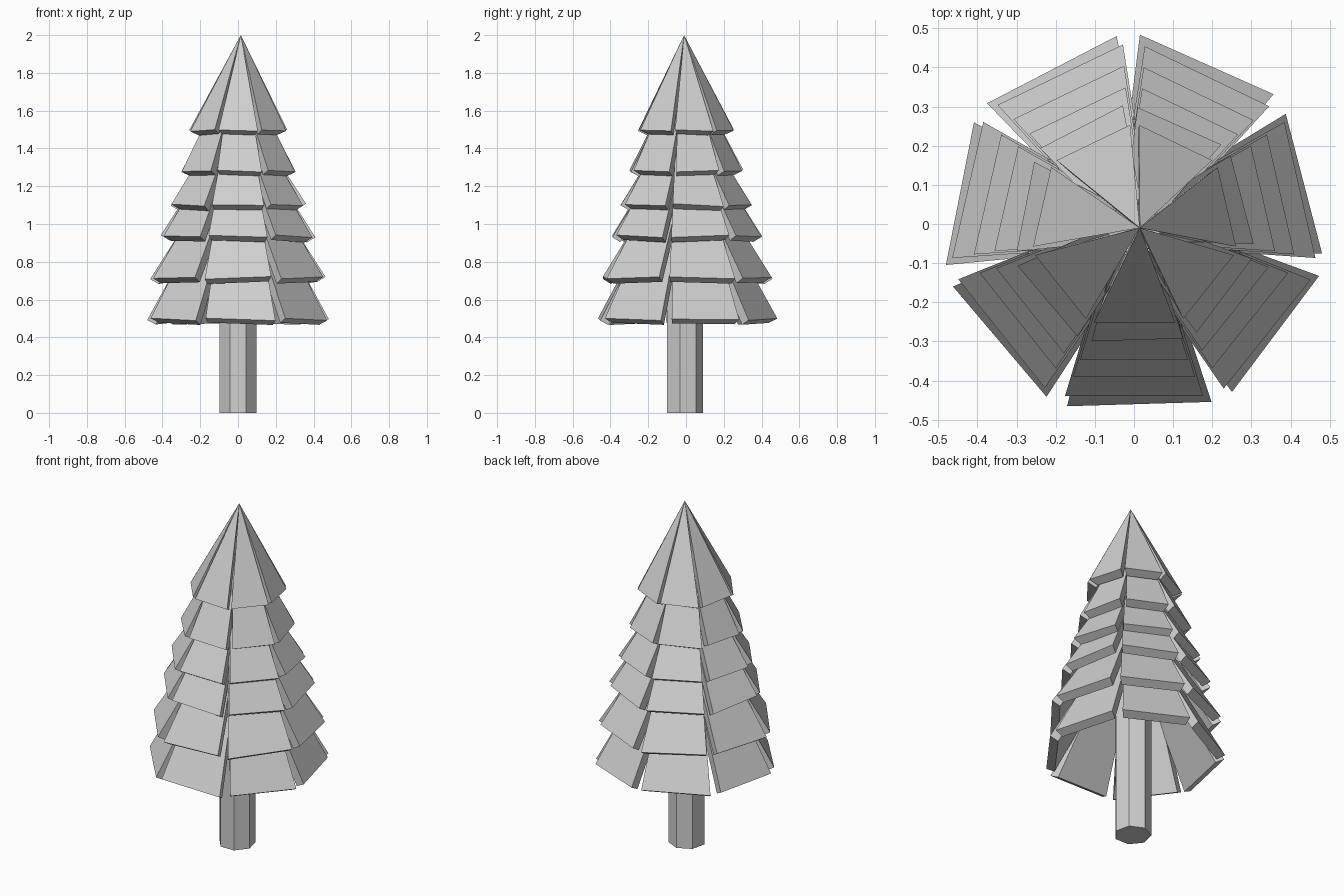
import bpy, bmesh, math, random
from mathutils import Vector

if "Cube" in bpy.data.objects:
    bpy.data.objects.remove(bpy.data.objects["Cube"], do_unlink=True)

random.seed(4)
SIDES = 7
STEP = math.tau / SIDES
FRONT = -math.pi / 2
CENTRE = Vector((0, -0.01, 0))
THICK = 0.05

grey = bpy.data.materials.new("light_grey")
grey.use_nodes = True
grey.diffuse_color = (0.63, 0.63, 0.63, 1)
grey.node_tree.nodes["Principled BSDF"].inputs["Base Color"].default_value = (0.63, 0.63, 0.63, 1)


def finish(bm, name):
    bmesh.ops.remove_doubles(bm, verts=bm.verts, dist=0.0001)
    bmesh.ops.recalc_face_normals(bm, faces=bm.faces)
    mesh = bpy.data.meshes.new(name)
    bm.to_mesh(mesh)
    bm.free()
    mesh.materials.append(grey)
    obj = bpy.data.objects.new(name, mesh)
    obj.location = CENTRE
    bpy.context.collection.objects.link(obj)


def add_bough(bm, angle, rim, top, core, taper, lean):
    """One sloping slab; rim and top are (radius, height) on its outer face.
    Its half width is core at the axis and grows by taper outwards."""
    out = Vector((math.cos(angle), math.sin(angle), 0))
    side = Vector((-out.y, out.x, 0))
    run, rise = rim[0] - top[0], top[1] - rim[1]
    length = math.hypot(run, rise)
    dr, dz = THICK * rise / length, THICK * run / length
    inner_rim = (rim[0] - dr, rim[1] - dz)
    if top[0] < 0.01:
        inner_top = (0.0, top[1] - THICK * length / run)
    else:
        inner_top = (top[0] - dr, top[1] - dz)

    def pair(point, tilt):
        r, z = point
        half = core + r * taper
        return [bm.verts.new(out * r + side * (s * half) + Vector((0, 0, z + s * tilt)))
                for s in (-1, 1)]

    rows = [pair(rim, lean), pair(top, 0), pair(inner_top, 0), pair(inner_rim, lean)]
    for i in range(4):
        p, q = rows[i], rows[(i + 1) % 4]
        bm.faces.new((p[0], p[1], q[1], q[0]))
    for s in (0, 1):
        bm.faces.new([row[s] for row in rows])


# Trunk
bm = bmesh.new()
rings = [[bm.verts.new((0.1 * math.cos(FRONT + (i + 0.5) * STEP),
                        0.1 * math.sin(FRONT + (i + 0.5) * STEP), z))
          for i in range(SIDES)] for z in (0, 1.3)]
for ring in rings:
    bm.faces.new(ring)
for i in range(SIDES):
    j = (i + 1) % SIDES
    bm.faces.new((rings[0][i], rings[0][j], rings[1][j], rings[1][i]))
finish(bm, "trunk")

# Tiers of boughs: rim radius, rim height, slope, twist
tiers = [(0.453, 0.495, 1.9, 0.03), (0.432, 0.715, 1.65, 0.0), (0.38, 0.935, 1.65, 0.0),
         (0.335, 1.1, 1.65, 0.0), (0.287, 1.28, 2.0, 0.03)]
for n, (radius, height, slope, twist) in enumerate(tiers):
    bm = bmesh.new()
    top = (0.06, height + (radius - 0.06) * slope)
    for i in range(SIDES):
        r = radius + random.uniform(-0.005, 0.005)
        add_bough(bm, FRONT + twist + i * STEP, (r, height), top,
                  0.11 * radius, 0.3, random.uniform(-0.008, 0.008))
    finish(bm, f"bough_tier_{n + 1}")

# Pointed crown
bm = bmesh.new()
for i in range(SIDES):
    add_bough(bm, FRONT + i * STEP, (0.242, 1.495), (0, 2.0), 0, 0.43,
              random.uniform(-0.006, 0.006))
for v in bm.verts:
    v.co.x += 0.015 * (v.co.z - 1.45) / 0.55
finish(bm, "crown_tier")
